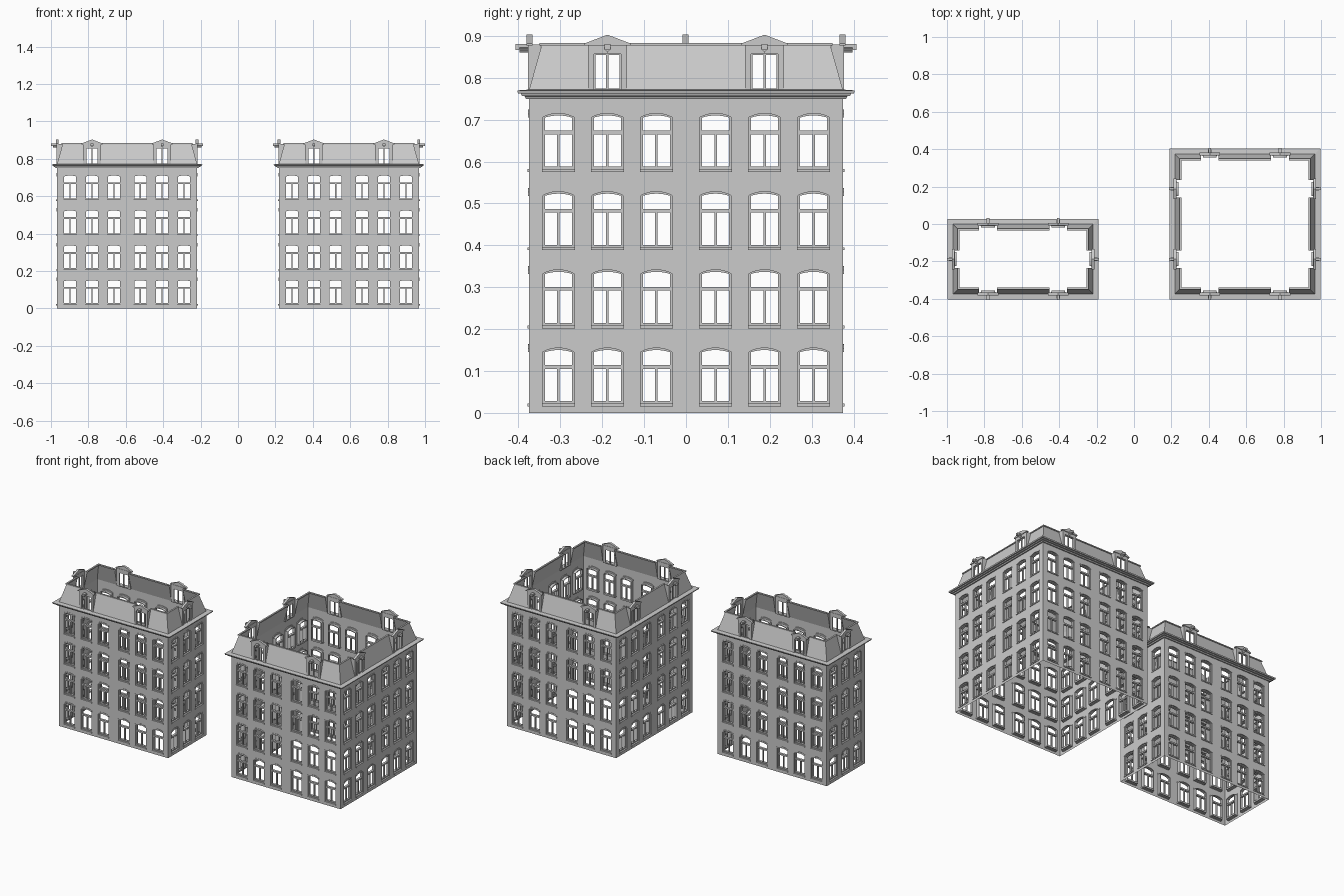
import bpy, bmesh, math
from mathutils import Matrix, Vector

if "Cube" in bpy.data.objects:
    bpy.data.objects.remove(bpy.data.objects["Cube"])

BAY, PITCH, FLOORS = 0.375, 0.1867, 4
WALL_TOP, ROOF_Z = 0.75, 0.77
COLS = (-0.117, 0.0, 0.117)
SPLIT = (-0.1875, -0.0585, 0.0585, 0.1875)


def face(bm, pts):
    bm.faces.new([bm.verts.new(p) for p in pts])


def finish(bm, name, recalc=True):
    if recalc:
        bmesh.ops.recalc_face_normals(bm, faces=bm.faces[:])
    me = bpy.data.meshes.new(name)
    bm.to_mesh(me)
    bm.free()
    return me


def place(me, name, loc, angle=0.0):
    ob = bpy.data.objects.new(name, me)
    ob.location = loc
    ob.rotation_euler[2] = angle
    bpy.context.collection.objects.link(ob)


def prism(bm, poly, y0, y1):
    """Solid from an (x, z) outline between two depths."""
    a = [bm.verts.new((x, y0, z)) for x, z in poly]
    b = [bm.verts.new((x, y1, z)) for x, z in poly]
    bm.faces.new(a)
    bm.faces.new(b[::-1])
    for i in range(len(poly)):
        j = (i + 1) % len(poly)
        bm.faces.new((a[i], b[i], b[j], a[j]))


def box(bm, x0, x1, y0, y1, z0, z1):
    prism(bm, [(x0, z0), (x1, z0), (x1, z1), (x0, z1)], y0, y1)


def band(bm, outer, inner, y0, y1):
    """Solid frame between two matching outlines."""
    rows = [[bm.verts.new((x, y, z)) for x, z in o]
            for o, y in ((outer, y0), (inner, y0), (inner, y1), (outer, y1))]
    n = len(outer)
    for r in range(4):
        p, q = rows[r], rows[(r + 1) % 4]
        for i in range(n):
            j = (i + 1) % n
            bm.faces.new((p[i], p[j], q[j], q[i]))


def arc(cx, hw, spring, peak, n=8):
    """Segmental arch, right to left."""
    rise = peak - spring
    r = (hw * hw + rise * rise) / (2 * rise)
    t = math.asin(hw / r)
    return [(cx + r * math.sin(t - 2 * t * i / n),
             peak - r + r * math.cos(t - 2 * t * i / n)) for i in range(n + 1)]


def arched(cx, hw, z0, spring, peak):
    return [(cx - hw, z0), (cx + hw, z0)] + arc(cx, hw, spring, peak)


def rect(hw, z0, z1):
    return [(-hw, z0), (hw, z0), (hw, z1), (-hw, z1)]


# Bay meshes: three windows wide, four floors high, front at y = 0 facing -y
wall, frames, lintels, sills = (bmesh.new() for _ in range(4))
for k in range(FLOORS):
    c0, c1 = PITCH * k, (WALL_TOP if k == FLOORS - 1 else PITCH * (k + 1))
    b = c0 + 0.018
    for i, cx in enumerate(COLS):
        l, r = SPLIT[i], SPLIT[i + 1]
        hw, sp, pk = 0.0365, b + 0.128, b + 0.137
        hole = arched(cx, hw, b, sp, pk)
        xl, xr = cx - hw, cx + hw
        # wall around the opening
        for poly in ([(l, c0), (r, c0), (r, b), (l, b)],
                     [(l, b), (xl, b), (xl, sp), (l, sp)],
                     [(xr, b), (r, b), (r, sp), (xr, sp)],
                     [(l, sp)] + arc(cx, hw, sp, pk)[::-1] + [(r, sp), (r, c1), (l, c1)]):
            face(wall, [(x, 0, z) for x, z in poly])
        # reveal
        for p, q in zip(hole, hole[1:] + hole[:1]):
            face(wall, [(p[0], 0, p[1]), (q[0], 0, q[1]),
                        (q[0], 0.02, q[1]), (p[0], 0.02, p[1])])
        # frame, transom, mullion and casement rails
        band(frames, hole, arched(cx, 0.032, b + 0.010, sp - 0.001, pk - 0.005), 0.006, 0.02)
        box(frames, cx - 0.033, cx + 0.033, 0.005, 0.019, b + 0.087, b + 0.096)
        box(frames, cx - 0.003, cx + 0.003, 0.008, 0.018, b + 0.008, b + 0.088)
        # arched lintel and sill
        low, high = arc(cx, 0.0385, sp - 0.001, pk), arc(cx, 0.0385, sp + 0.008, pk + 0.009)
        prism(lintels, low + high[::-1], -0.002, 0.004)
        box(sills, cx - 0.039, cx + 0.039, -0.004, 0.012, b - 0.003, b + 0.004)

# Dormer with gable and hoist beam
dormer, gable, beam = (bmesh.new() for _ in range(3))
band(dormer, rect(0.047, ROOF_Z, 0.880), rect(0.032, 0.772, 0.857), -0.002, 0.010)
band(dormer, rect(0.032, 0.772, 0.857), rect(0.029, 0.775, 0.854), 0.003, 0.009)
box(dormer, -0.003, 0.003, 0.003, 0.009, 0.772, 0.857)
for s in (-1, 1):
    prism_pts = [(s * 0.047, 0.008, ROOF_Z), (s * 0.047, 0.03, 0.88), (s * 0.047, 0.008, 0.88)]
    face(dormer, prism_pts)
prism(gable, [(-0.055, 0.877), (0.055, 0.877), (0.055, 0.882), (0, 0.903), (-0.055, 0.882)],
      -0.006, 0.008)
box(beam, -0.007, 0.007, -0.032, 0.004, 0.867, 0.881)
prism(beam, [(-0.009, 0.872), (0, 0.860), (0.009, 0.872)], -0.022, 0.0)

bay_parts = [(finish(wall, "facade_wall", False), "facade_wall"),
             (finish(frames, "window_frames"), "window_frames"),
             (finish(lintels, "window_lintels"), "window_lintels"),
             (finish(sills, "window_sills"), "window_sills"),
             (finish(dormer, "dormer_window"), "dormer_window"),
             (finish(gable, "dormer_gable"), "dormer_gable"),
             (finish(beam, "hoist_beam"), "hoist_beam")]

CORNICE = [(0, 0.750), (0.007, 0.750), (0.010, 0.756), (0.017, 0.757), (0.019, 0.762),
           (0.026, 0.763), (0.028, 0.770), (0, 0.772)]
SLOPE = [(0, 0.770), (-0.030, 0.877), (-0.025, 0.877), (-0.025, 0.883), (-0.035, 0.883),
         (-0.035, 0.876)]


def building(name, cx, cy, nx, ny):
    hx, hy = nx * BAY / 2, ny * BAY / 2
    # stepped cornice swept round the plan
    bm = bmesh.new()
    loops = [[bm.verts.new((sx * (hx + o), sy * (hy + o), z))
              for sx, sy in ((-1, -1), (1, -1), (1, 1), (-1, 1))] for o, z in CORNICE]
    for p, q in zip(loops, loops[1:] + loops[:1]):
        for i in range(4):
            j = (i + 1) % 4
            bm.faces.new((p[i], p[j], q[j], q[i]))
    place(finish(bm, name + "_cornice"), name + "_cornice", (cx, cy, 0))

    roof = bmesh.new()
    for s in range(4):
        n, dist = (nx, hy) if s % 2 == 0 else (ny, hx)
        ang, half = s * math.pi / 2, n * BAY / 2
        rot = Matrix.Rotation(ang, 4, 'Z')
        centres = [-half + BAY * (i + 0.5) for i in range(n)]
        # repeated facade bays
        for u in centres:
            loc = rot @ Vector((u, -dist, 0)) + Vector((cx, cy, 0))
            for me, part in bay_parts:
                place(me, f"{name}_{part}", loc, ang)
        # mansard slopes between dormers, mitred at the corners
        starts = [-half] + [c + 0.047 for c in centres]
        ends = [c - 0.047 for c in centres] + [half]
        for i, (a, e) in enumerate(zip(starts, ends)):
            for (o0, z0), (o1, z1) in zip(SLOPE, SLOPE[1:]):
                a0, a1 = (a - o0, a - o1) if i == 0 else (a, a)
                e0, e1 = (e + o0, e + o1) if i == n else (e, e)
                face(roof, [rot @ Vector(p) for p in (
                    (a0, -dist - o0, z0), (e0, -dist - o0, z0),
                    (e1, -dist - o1, z1), (a1, -dist - o1, z1))])
    place(finish(roof, name + "_mansard_roof", False), name + "_mansard_roof", (cx, cy, 0))


building("square_block", 0.593, 0.0, 2, 2)
building("narrow_block", -0.593, -0.1875, 2, 1)
